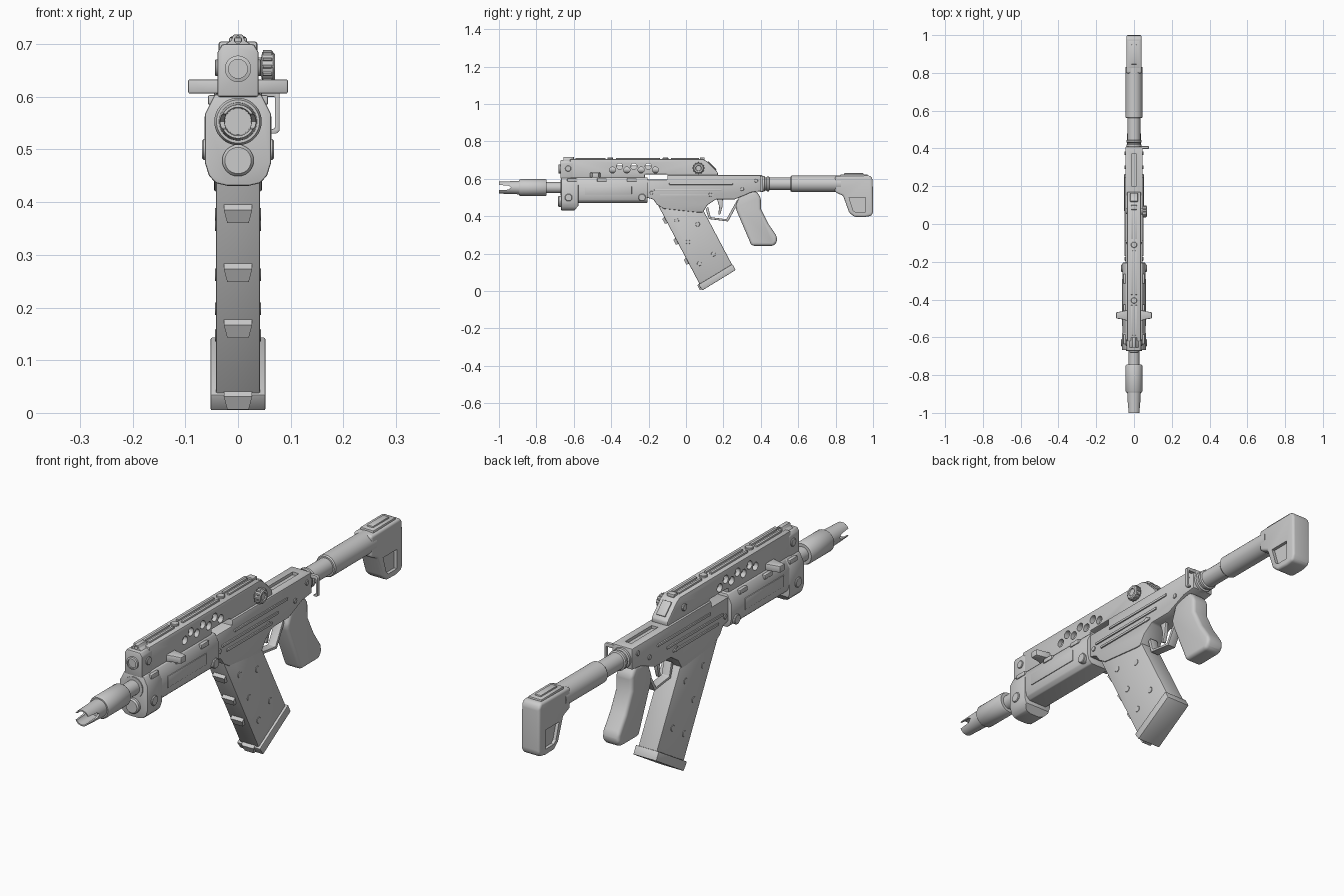
import bpy, bmesh, math
from mathutils import Vector

if "Cube" in bpy.data.objects:
    bpy.data.objects.remove(bpy.data.objects["Cube"])


def finish(name, bm, bevel=0.0, seg=2):
    bmesh.ops.recalc_face_normals(bm, faces=bm.faces)
    if bevel:
        edges = [e for e in bm.edges if e.calc_face_angle(0) > math.radians(28)]
        bmesh.ops.bevel(bm, geom=edges, offset=bevel, segments=seg, affect='EDGES',
                        profile=0.5, clamp_overlap=True)
    me = bpy.data.meshes.new(name)
    bm.to_mesh(me)
    bm.free()
    ob = bpy.data.objects.new(name, me)
    bpy.context.collection.objects.link(ob)
    return ob


def prism(name, pts, lo, hi, axis='x', bevel=0.0, seg=2):
    """Extrude a 2D outline: (y,z) along x, or (x,z) along y."""
    bm = bmesh.new()
    put = (lambda a, b, t: (t, a, b)) if axis == 'x' else (lambda a, b, t: (a, t, b))
    rings = [[bm.verts.new(put(a, b, t)) for a, b in pts] for t in (lo, hi)]
    bm.faces.new(rings[0])
    bm.faces.new(rings[1])
    n = len(pts)
    for i in range(n):
        j = (i + 1) % n
        bm.faces.new((rings[0][i], rings[0][j], rings[1][j], rings[1][i]))
    return finish(name, bm, bevel, seg)


def box(name, x, y, z, bevel=0.0):
    return prism(name, [(y[0], z[0]), (y[1], z[0]), (y[1], z[1]), (y[0], z[1])], x[0], x[1], 'x', bevel)


def lathe(name, prof, origin, axis='y', n=32):
    """Revolve (radius, distance) points around an axis."""
    bm = bmesh.new()
    ox, oy, oz = origin
    rings = []
    for r, t in prof:
        ring = []
        for k in range(n if r else 1):
            a = 2 * math.pi * (k + 0.5) / n
            u, v = r * math.cos(a), r * math.sin(a)
            p = {'x': (t, u, v), 'y': (u, t, v), 'z': (u, v, t)}[axis]
            ring.append(bm.verts.new((ox + p[0], oy + p[1], oz + p[2])))
        rings.append(ring)
    for A, B in zip(rings, rings[1:]):
        for k in range(n):
            j = (k + 1) % n
            quad = [A[k % len(A)], A[j % len(A)], B[j % len(B)], B[k % len(B)]]
            bm.faces.new(list(dict.fromkeys(quad)))
    return finish(name, bm)


def disc(name, r, t0, t1, origin, axis='x', n=24):
    c = 0.15 * (t1 - t0)
    return lathe(name, [(0, t0), (r, t0), (r, t1 - c), (r - abs(c), t1), (0, t1)], origin, axis, n)


def cut(ob, cutters):
    for c in cutters:
        m = ob.modifiers.new("cut", 'BOOLEAN')
        m.operation, m.solver, m.object = 'DIFFERENCE', 'EXACT', c
        bpy.context.view_layer.objects.active = ob
        bpy.ops.object.modifier_apply(modifier=m.name)
        bpy.data.objects.remove(c)


def sym(half):
    return half + [(-a, b) for a, b in reversed(half)]


SIDES = (("right", 1), ("left", -1))

# Barrel with forked muzzle
barrel = lathe("barrel", [(0, -.91), (.025, -.91), (.027, -1), (.032, -1), (.036, -.892), (.041, -.892),
                          (.045, -.885), (.045, -.752), (.041, -.745), (.029, -.745), (.029, -.6), (0, -.6)],
               (0, 0, .553), n=40)
cut(barrel, [prism("slot", [(-1.05, .536), (-.95, .542), (-.935, .553), (-.95, .564), (-1.05, .57)], -.1, .1)])

# Handguard and its deeper nose
prism("handguard", sym([(.042, .607), (.061, .57), (.061, .51), (.054, .485), (.04, .472)]), -.62, -.205, 'y', .004)
nose = prism("handguard_nose", sym([(.044, .605), (.063, .567), (.063, .475), (.055, .45), (.042, .436), (.02, .431)]),
             -.668, -.575, 'y', .004)
cut(nose, [prism("chamfer", [(-.605, .42), (-.56, .475), (-.5, .475), (-.5, .4), (-.605, .4)], -.1, .1)])
lathe("lower_tube", [(0, -.60), (.03, -.60), (.03, -.678), (.025, -.684), (0, -.684)], (0, 0, .479))
lathe("barrel_collar", [(0, -.60), (.042, -.60), (.042, -.672), (0, -.672)], (0, 0, .553))
for side, s in SIDES:
    for i, (y, z) in enumerate([(-.628, .5), (-.235, .5)]):
        disc(f"handguard_bolt_{side}_{i}", .02, s * .05, s * .068, (0, y, z))
    for i, y in enumerate([-.61, -.45, -.29]):
        box(f"handguard_clip_{side}_{i}", sorted((s * .04, s * .057)), (y - .025, y + .025), (.585, .603), .003)
    box(f"handguard_panel_{side}", sorted((s * .05, s * .064)), (-.54, -.29), (.515, .563), .003)

# Upper housing with vent holes
upper = prism("upper_housing", [(-.62, .6), (-.62, .705), (.09, .705), (.11, .695), (.17, .635), (.17, .614),
                                (-.1, .614), (-.1, .624), (-.22, .624), (-.22, .6)], -.037, .037, 'x', .006)
holes = [disc("hole", .0165, -.1, .1, (0, -.393 + .0765 * i, .647), 'x', 16) for i in range(4)]
holes += [disc("hole", .0165, -.1, .1, (0, -.355 + .0765 * i, .667), 'x', 16) for i in range(3)]
cut(upper, holes)
lathe("gas_tube", [(0, -.58), (.021, -.58), (.021, 0), (0, 0)], (0, 0, .65))
prism("rear_slope_plate", [(.117, .69), (.16, .647), (.164, .651), (.121, .694)], -.02, .02, 'x', .0015)
prism("upper_front_block", sym([(.039, .6), (.039, .685), (.03, .7)]), -.672, -.605, 'y', .004)
lathe("front_plug", [(0, -.66), (.025, -.66), (.025, -.68), (.018, -.682), (.018, -.676), (0, -.676)], (0, 0, .653))
disc("front_pin_left", .016, -.03, -.044, (0, -.63, .655))
disc("front_pin_right", .016, .03, .044, (0, -.63, .655))

# Sights, top rail pieces and bosses
sight = prism("front_sight", sym([(.028, .697), (.013, .707), (.009, .718)]), -.655, -.6, 'y', .002)
cut(sight, [disc("hole", .007, -.7, -.55, (0, 0, .708), 'y', 16)])
for i, (a, b) in enumerate([(-.59, -.43), (-.375, -.14), (-.08, .07)]):
    for side, s in SIDES:
        box(f"top_rail_{side}_{i}", sorted((s * .006, s * .017)), (a, b), (.7, .712), .002)
for i, y in enumerate([-.405, -.11]):
    disc(f"top_boss_{i}", .016, .7, .713, (0, y, 0), 'z')
box("rear_sight", (-.016, .016), (.075, .1), (.7, .714), .003)

# Side levers and adjustment knob
for side, s in SIDES:
    lever = prism(f"charging_lever_{side}",
                  [(s * .03, -.515), (s * .06, -.505), (s * .095, -.5), (s * .095, -.468), (s * .03, -.455)],
                  .606, .633, 'y', .004)
    for v in lever.data.vertices:
        v.co = (v.co.x, v.co.z, v.co.y)
    lever.data.flip_normals()
lathe("knob", [(0, .03), (.018, .03), (.018, .044), (.028, .046), (.028, .066), (.024, .07), (.016, .07),
               (.014, .066), (0, .066)], (0, .067, .657), 'x', 24)
for k in range(12):
    a = k * math.pi / 6
    disc(f"knob_grip_{k}", .004, .047, .066, (0, .067 + .028 * math.cos(a), .657 + .028 * math.sin(a)), 'x', 8)
disc("knob_pivot_left", .014, -.03, -.044, (0, .067, .657))

# Lower receiver with magazine well
receiver = prism("receiver", [(-.21, .596), (-.1, .596), (-.1, .62), (.41, .62), (.41, .535), (.35, .528), (.26, .49),
                              (.16, .49), (.115, .46), (.09, .42), (.065, .42), (-.12, .44), (-.155, .462),
                              (-.175, .49), (-.21, .5)], -.046, .046, 'x', .005)
cut(receiver, [box("slot", (-.014, .014), (.2, .37), (.608, .7))])
for side, s in SIDES:
    for nm, y0, y1, z in (("upper", -.09, .25, .573), ("middle", -.17, .19, .54), ("lower", -.14, .15, .512)):
        box(f"receiver_rib_{nm}_{side}", sorted((s * .04, s * .051)), (y0, y1), (z - .005, z + .005), .002)
    for i, (y, z) in enumerate([(-.185, .525), (.3, .545), (.375, .59), (.13, .515)]):
        disc(f"receiver_pin_{side}_{i}", .01, s * .04, s * .05, (0, y, z), 'x', 16)

# Magazine, slanted backwards
prism("magazine", [(-.15, .46), (.078, .027), (.25, .134), (.05, .513), (-.1, .5)], -.042, .042, 'x', .004)
prism("magazine_base", [(.066, .034), (.088, .004), (.265, .112), (.248, .144)], -.052, .052, 'x', .003)
d, n = Vector((.466, -.885)), Vector((-.885, -.466))
for i, z in enumerate([.38, .268, .162, .026]):
    c = Vector((-.15 + (.46 - z) * .527, z))
    pts = [c - d * .02 - n * .01, c - d * .013 + n * .014, c + d * .015 + n * .014, c + d * .022 - n * .01]
    rib = prism(f"magazine_grip_rib_{i}", [tuple(p) for p in pts], -.027, .027)
    for v in rib.data.vertices:
        if (v.co.yz - c).dot(d) > 0:
            v.co.x *= .75
u = Vector((.885, .466))
for side, s in SIDES:
    for i, (t, w) in enumerate([(.12, .05), (.25, .05), (.38, .05), (.19, .14), (.37, .14)]):
        p = Vector((-.15, .46)) + d * t + u * w
        disc(f"magazine_button_{side}_{i}", .012, s * .038, s * .044, (0, p.x, p.y), 'x', 16)

# Trigger and guard
prism("trigger_guard", [(.105, .44), (.122, .385), (.225, .372), (.262, .44), (.29, .48), (.275, .49), (.25, .445),
                        (.216, .384), (.132, .395), (.118, .45)], -.018, .018, 'x', .003)
prism("trigger", [(.165, .495), (.178, .45), (.172, .41), (.182, .408), (.195, .45), (.197, .495)], -.008, .008, 'x', .003)

# Pistol grip
prism("grip", [(.29, .52), (.375, .535), (.4, .5), (.40, .44), (.44, .36), (.485, .295), (.488, .265), (.47, .242),
               (.35, .242), (.342, .262), (.27, .43), (.265, .455)], -.038, .038, 'x', .016, 4)

# Sling loop on the right side
prism("sling_loop", [(.035, .615), (.073, .615), (.079, .608), (.079, .535), (.073, .53), (.06, .53), (.06, .537),
                     (.07, .54), (.07, .6), (.035, .6)], .398, .412, 'y', .002)

# Stock tube and shoulder stock
lathe("stock_tube", [(0, .4), (.041, .4), (.041, .42), (.035, .423), (.035, .43), (.04, .433), (.04, .443),
                     (.034, .446), (.034, .56), (.04, .56), (.044, .565), (.044, .83), (0, .83)], (0, 0, .573), n=40)
stock = prism("shoulder_stock", [(.797, .614), (.985, .617), (.998, .6), (1, .42), (.99, .402), (.955, .396), (.9, .397),
                                 (.872, .42), (.84, .51), (.797, .528)], -.041, .041, 'x', .014, 4)
for side, s in SIDES:
    cut(stock, [prism("recess", [(.872, .5), (.96, .5), (.96, .422), (.905, .422), (.893, .432)], *sorted((s * .028, s * .1)))])
box("stock_top_plate", (-.03, .03), (.825, .97), (.6, .624), .004)
box("stock_top_latch", (-.014, .014), (.845, .95), (.61, .63), .003)

# Smooth shading with sharp edges kept
for ob in bpy.context.scene.objects:
    ob.select_set(True)
bpy.context.view_layer.objects.active = stock
bpy.ops.object.shade_smooth_by_angle(angle=math.radians(32))
